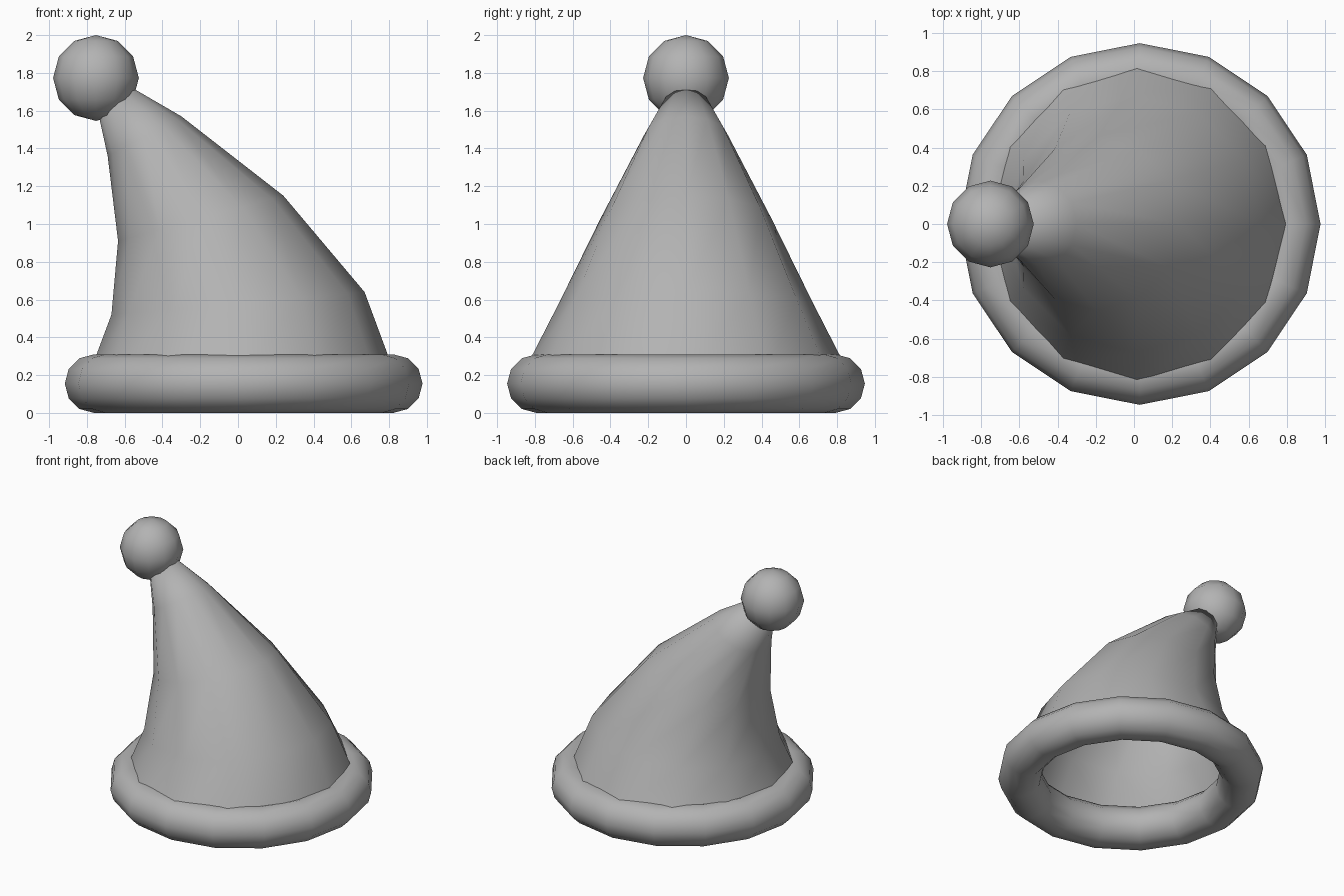
import bpy, bmesh
from math import sin, cos, tau
from mathutils import Vector

if "Cube" in bpy.data.objects:
    bpy.data.objects.remove(bpy.data.objects["Cube"])

grey = bpy.data.materials.new("dark_grey")
grey.diffuse_color = (0.45, 0.45, 0.45, 1)
grey.use_nodes = True
grey.node_tree.nodes["Principled BSDF"].inputs["Base Color"].default_value = grey.diffuse_color


def finish(bm, name):
    bmesh.ops.recalc_face_normals(bm, faces=bm.faces)
    for f in bm.faces:
        f.smooth = True
    me = bpy.data.meshes.new(name)
    bm.to_mesh(me)
    bm.free()
    ob = bpy.data.objects.new(name, me)
    bpy.context.collection.objects.link(ob)
    return ob


# Bent cone: each ring is given by its left and right ends in the xz plane
# and its half width in y
SIDES = 12
rings = [
    ((-0.79, 0.20), (0.833, 0.20), 0.868),
    ((-0.67, 0.52), (0.67, 0.64), 0.673),
    ((-0.635, 0.91), (0.24, 1.15), 0.452),
    ((-0.69, 1.36), (-0.30, 1.57), 0.225),
]
bm = bmesh.new()
loops = []
for left, right, half_y in rings:
    a = Vector((left[0], 0, left[1]))
    b = Vector((right[0], 0, right[1]))
    mid, arm = (a + b) / 2, (b - a) / 2
    loops.append([bm.verts.new(mid + arm * cos(tau * i / SIDES)
                               + Vector((0, half_y * sin(tau * i / SIDES), 0)))
                  for i in range(SIDES)])
for lo, hi in zip(loops, loops[1:]):
    for i in range(SIDES):
        j = (i + 1) % SIDES
        bm.faces.new((lo[i], lo[j], hi[j], hi[i]))
# Pointed tip, hidden in the pompom
tip = bm.verts.new((-0.80, 0, 1.86))
for i in range(SIDES):
    bm.faces.new((loops[-1][i], loops[-1][(i + 1) % SIDES], tip))
finish(bm, "hat_cone")

# Rolled brim
bpy.ops.mesh.primitive_torus_add(major_segments=16, minor_segments=12,
                                 major_radius=0.792, minor_radius=0.155,
                                 location=(0.03, 0, 0.155))
bpy.context.object.name = "brim"
bpy.ops.object.shade_smooth()

# Pompom
bpy.ops.mesh.primitive_uv_sphere_add(segments=12, ring_count=6, radius=0.227,
                                     location=(-0.752, 0, 1.773))
bpy.context.object.name = "pompom"
bpy.ops.object.shade_smooth()

for ob in bpy.data.objects:
    ob.data.materials.append(grey)
